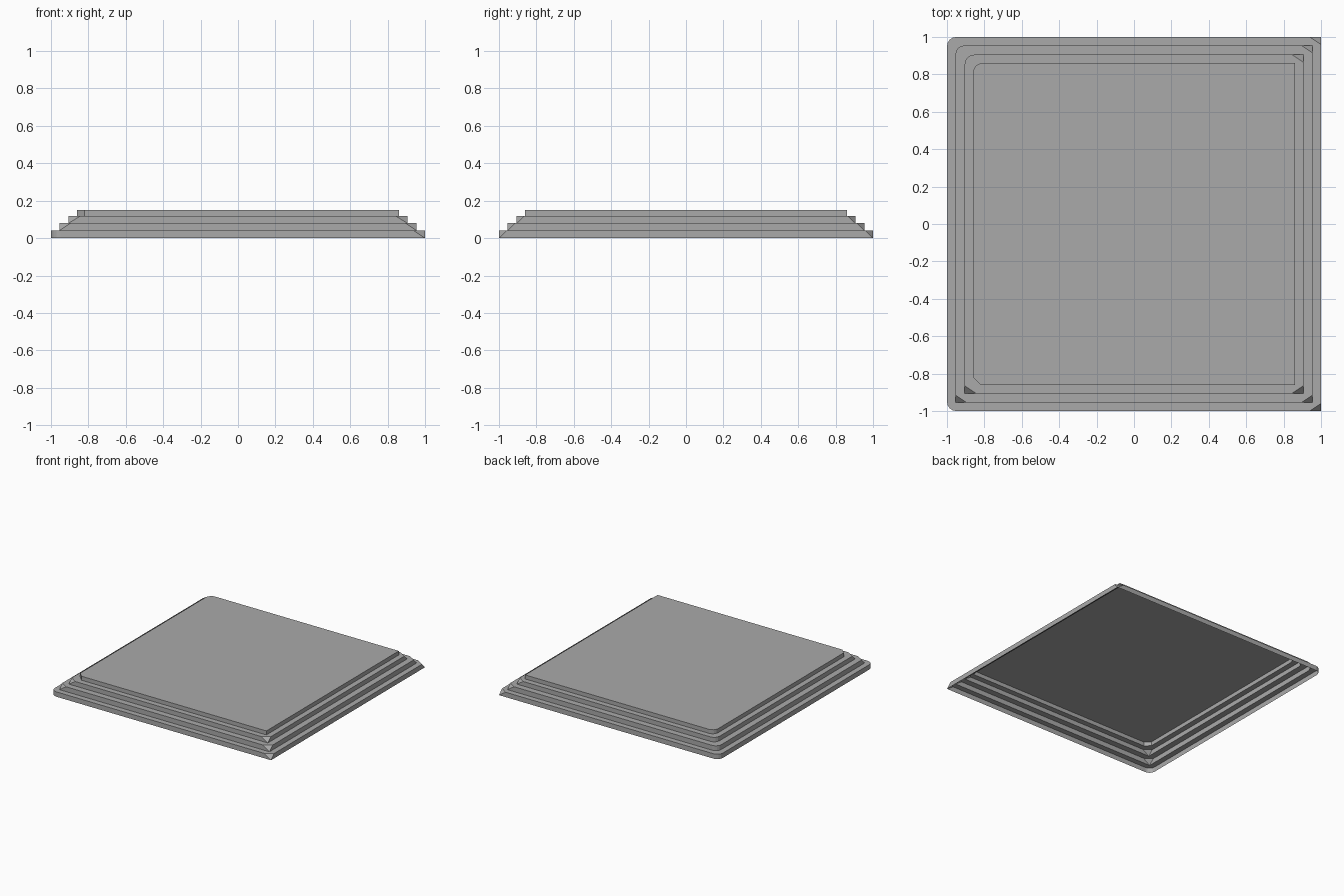
import bpy
import bmesh
import math

cube = bpy.data.objects.get("Cube")
if cube:
    bpy.data.objects.remove(cube, do_unlink=True)

# Plain grey stone
stone = bpy.data.materials.new("grey stone")
stone.use_nodes = True
stone.diffuse_color = (0.4, 0.4, 0.4, 1)
stone.node_tree.nodes["Principled BSDF"].inputs["Base Color"].default_value = (0.4, 0.4, 0.4, 1)

STEPS = 4  # segments in each corner
# Corner signs and the direction in which the corner is walked
CORNERS = [(1, 1), (-1, 1), (-1, -1), (1, -1)]


def corner(kind, sx, sy, half, upper):
    """Points of one corner: round, sharp, chamfer, or cut (sloping facet)."""
    points = []
    for i in range(STEPS + 1):
        t = i / STEPS
        if sx != sy:
            t = 1 - t
        if kind == "round":
            r = 0.05
            a = t * math.pi / 2
            dx, dy = r * (1 - math.cos(a)), r * (1 - math.sin(a))
        elif kind == "chamfer":
            dx, dy = 0.04 * t, 0.04 * (1 - t)
        elif kind == "cut" and upper:
            dx, dy = 0.06 * t, 0.04 * (1 - t)
        else:
            dx = dy = 0
        points.append((sx * (half - dx), sy * (half - dy)))
    return points


def ring(bm, half, z, kinds, upper):
    points = []
    for (sx, sy), kind in zip(CORNERS, kinds):
        points += corner(kind, sx, sy, half, upper)
    return [bm.verts.new((x, y, z)) for x, y in points]


# Tiers: half width, bottom, top, corner kinds
worn = ("cut", "round", "cut", "cut")
tiers = [
    (1.0, 0.0, 0.04, ("cut", "round", "round", "cut")),
    (0.955, 0.04, 0.08, worn),
    (0.905, 0.08, 0.117, worn),
    (0.86, 0.117, 0.15, ("sharp", "round", "chamfer", "sharp")),
]

# Open-bottomed stepped shell: walls and ledges joined ring to ring
bm = bmesh.new()
rings = []
for half, low, high, kinds in tiers:
    rings.append(ring(bm, half, low, kinds, False))
    rings.append(ring(bm, half, high, kinds, True))
for a, b in zip(rings, rings[1:]):
    n = len(a)
    for i in range(n):
        j = (i + 1) % n
        bm.faces.new((a[i], a[j], b[j], b[i]))

# Flat top slab
bm.faces.new(rings[-1])
bmesh.ops.remove_doubles(bm, verts=bm.verts[:], dist=0.0005)

mesh = bpy.data.meshes.new("stepped_plinth")
bm.to_mesh(mesh)
bm.free()
mesh.materials.append(stone)
plinth = bpy.data.objects.new("stepped_plinth", mesh)
bpy.context.collection.objects.link(plinth)
